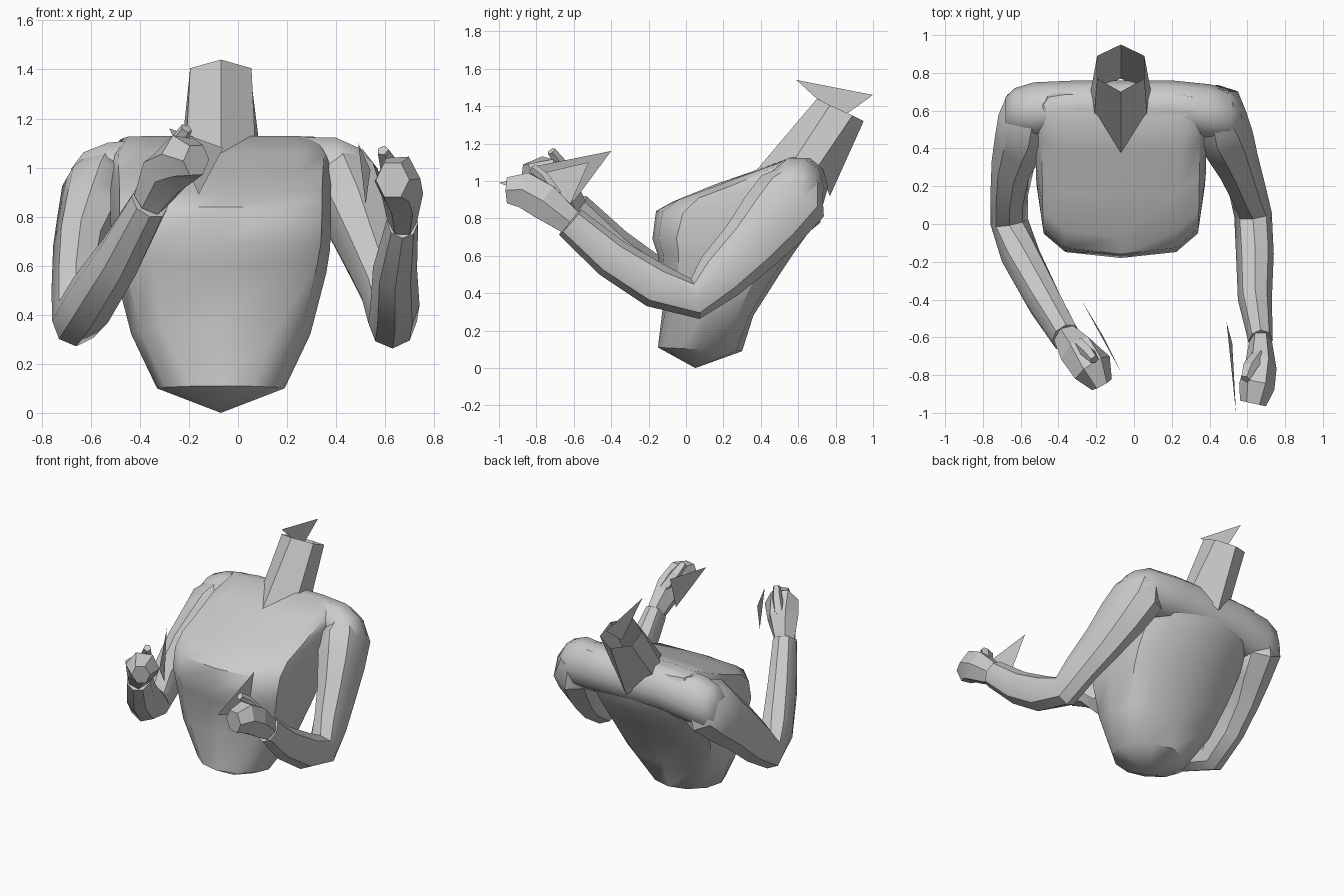
import bpy, bmesh, math
from mathutils import Vector

cube = bpy.data.objects.get("Cube")
if cube:
    bpy.data.objects.remove(cube, do_unlink=True)

grey = bpy.data.materials.new("plain grey")
grey.use_nodes = True
grey.diffuse_color = (0.6, 0.6, 0.6, 1)
grey.node_tree.nodes["Principled BSDF"].inputs["Base Color"].default_value = (0.6, 0.6, 0.6, 1)

MID = -0.07  # centre line of the body


def finish(name, bm, angle=30, closed=True):
    if closed:
        bmesh.ops.recalc_face_normals(bm, faces=bm.faces)
    mesh = bpy.data.meshes.new(name)
    bm.to_mesh(mesh)
    bm.free()
    mesh.materials.append(grey)
    obj = bpy.data.objects.new(name, mesh)
    bpy.context.collection.objects.link(obj)
    bpy.ops.object.select_all(action='DESELECT')
    obj.select_set(True)
    bpy.context.view_layer.objects.active = obj
    bpy.ops.object.shade_smooth_by_angle(angle=math.radians(angle))
    return obj


def loft(name, rings, angle=30, tip=None, capped=True):
    """Skin a list of point rings; the first end may close to a tip."""
    bm = bmesh.new()
    loops = [[bm.verts.new(p) for p in ring] for ring in rings]
    n = len(loops[0])
    for a, b in zip(loops, loops[1:]):
        for i in range(n):
            j = (i + 1) % n
            bm.faces.new((a[i], a[j], b[j], b[i]))
    if capped:
        bm.faces.new(loops[-1])
    if tip:
        point = bm.verts.new(tip)
        for i in range(n):
            bm.faces.new((loops[0][(i + 1) % n], loops[0][i], point))
    elif capped:
        bm.faces.new(loops[0][::-1])
    return finish(name, bm, angle)


def power(v, e):
    return math.copysign(abs(v) ** e, v)


def slanted_ring(front, back, width, e, dip=0, n=12):
    """Rounded box section between a front and a back (y, z) point."""
    ring = []
    for i in range(n):
        a = math.tau * i / n
        s = (power(math.sin(a), e) + 1) / 2
        centre_front = max(0, -math.sin(a)) ** 4
        ring.append((MID + width * power(math.cos(a), e),
                     front[0] + (back[0] - front[0]) * s,
                     front[1] + (back[1] - front[1]) * s - dip * centre_front))
    return ring


def limb(name, path, sides=8, angle=30):
    """Tube through (position, half width across x, half depth) stations."""
    pts = [Vector(p[0]) for p in path]
    rings = []
    for i, (_, ru, rv) in enumerate(path):
        t = Vector((0, 0, 0))
        if i:
            t += (pts[i] - pts[i - 1]).normalized()
        if i < len(pts) - 1:
            t += (pts[i + 1] - pts[i]).normalized()
        t.normalize()
        u = Vector((1, 0, 0))
        u = (u - t * u.dot(t)).normalized()
        v = t.cross(u)
        rings.append([pts[i] + u * ru * math.cos(math.tau * k / sides)
                      + v * rv * math.sin(math.tau * k / sides)
                      for k in range(sides)])
    return loft(name, rings, angle)


def blade(name, *corners):
    bm = bmesh.new()
    bm.faces.new([bm.verts.new(c) for c in corners])
    return finish(name, bm, closed=False)


# Torso: leaning back from the waist to the shoulder ridge
sections = [
    ((-0.15, 0.11), (0.30, 0.09), 0.26, 1.05),
    ((-0.12, 0.36), (0.36, 0.28), 0.365, 0.6),
    ((-0.15, 0.64), (0.50, 0.50), 0.43, 0.6, 0.04),
    ((-0.18, 0.71), (0.58, 0.62), 0.445, 0.6, 0.02),
    ((-0.16, 0.84), (0.68, 0.76), 0.45, 0.6),
    ((-0.07, 0.92), (0.73, 0.86), 0.45, 0.6, 0.03),
    ((0.15, 0.98), (0.75, 0.95), 0.45, 0.55),
    ((0.38, 1.06), (0.74, 1.03), 0.45, 0.5),
    ((0.57, 1.13), (0.69, 1.10), 0.41, 0.5),
]
loft("torso", [slanted_ring(*s) for s in sections], angle=40, tip=(MID, 0.05, 0))

# Shoulder girdle: one smooth bar rounding off over both arms
girdle = [(-0.68, 0.58, 0.89, 0.09, 0.11), (-0.63, 0.59, 0.91, 0.13, 0.16),
          (-0.53, 0.60, 0.94, 0.15, 0.17), (-0.30, 0.62, 0.97, 0.14, 0.16),
          (0.20, 0.62, 0.97, 0.14, 0.16), (0.40, 0.59, 0.96, 0.15, 0.17),
          (0.51, 0.57, 0.92, 0.14, 0.16), (0.57, 0.55, 0.89, 0.10, 0.11)]
loft("shoulders", [[(x, y + ry * math.cos(math.tau * k / 10), z + rz * math.sin(math.tau * k / 10))
                    for k in range(10)] for x, y, z, ry, rz in girdle], angle=50)


# Neck: six sided open tube, tilted back
def neck_ring(front, front_side, back_side, back):
    right = [(-x, y, z) for x, y, z in (back_side, front_side)]
    return [(MID + x, y, z) for x, y, z in (front, front_side, back_side, back, *right)]


loft("neck", [
    neck_ring((0, 0.37, 1.05), (0.14, 0.57, 1.10), (0.16, 0.70, 1.07), (0, 0.77, 0.92)),
    neck_ring((0, 0.70, 1.44), (0.125, 0.77, 1.405), (0.125, 0.89, 1.35), (0, 0.95, 1.32)),
], angle=15, capped=False)
blade("neck_blade", (MID, 0.59, 1.54), (MID, 1.0, 1.46), (MID, 0.82, 1.33))

# Arms: shoulder, upper arm, elbow and forearm
limb("left_arm", [
    ((0.42, 0.62, 1.02), 0.11, 0.12),
    ((0.44, 0.57, 0.92), 0.16, 0.20),
    ((0.49, 0.46, 0.79), 0.145, 0.19),
    ((0.54, 0.34, 0.65), 0.12, 0.165),
    ((0.60, 0.18, 0.49), 0.10, 0.14),
    ((0.63, 0.05, 0.37), 0.10, 0.11),
    ((0.64, -0.16, 0.44), 0.10, 0.12),
    ((0.64, -0.40, 0.59), 0.09, 0.11),
    ((0.67, -0.62, 0.78), 0.065, 0.09),
], angle=40)
limb("right_arm", [
    ((-0.54, 0.62, 1.00), 0.10, 0.12),
    ((-0.56, 0.56, 0.90), 0.16, 0.20),
    ((-0.60, 0.44, 0.78), 0.14, 0.18),
    ((-0.64, 0.32, 0.67), 0.115, 0.16),
    ((-0.66, 0.16, 0.51), 0.10, 0.14),
    ((-0.66, 0.01, 0.38), 0.10, 0.11),
    ((-0.60, -0.17, 0.46), 0.105, 0.13),
    ((-0.48, -0.40, 0.64), 0.095, 0.12),
    ((-0.36, -0.60, 0.86), 0.08, 0.09),
], angle=40)

# Hands: tapered fists with a short thumb
limb("left_fist", [
    ((0.67, -0.62, 0.78), 0.06, 0.08),
    ((0.67, -0.76, 0.89), 0.085, 0.11),
    ((0.65, -0.86, 0.95), 0.095, 0.11),
    ((0.63, -0.95, 0.95), 0.07, 0.08),
], sides=6, angle=15)
limb("left_thumb", [
    ((0.66, -0.70, 0.92), 0.04, 0.04),
    ((0.61, -0.76, 1.02), 0.04, 0.03),
    ((0.59, -0.82, 1.07), 0.025, 0.025),
], sides=5, angle=15)
limb("right_fist", [
    ((-0.36, -0.60, 0.86), 0.07, 0.08),
    ((-0.29, -0.68, 0.98), 0.11, 0.10),
    ((-0.22, -0.76, 1.04), 0.11, 0.10),
    ((-0.17, -0.85, 1.03), 0.06, 0.07),
], sides=6, angle=15)
limb("right_thumb", [
    ((-0.29, -0.64, 1.02), 0.04, 0.04),
    ((-0.24, -0.68, 1.11), 0.035, 0.03),
    ((-0.21, -0.72, 1.16), 0.025, 0.025),
], sides=5, angle=15)

# Loose triangular blades beside the fists
blade("left_hand_blade", (0.49, -0.52, 1.10), (0.54, -1.0, 0.99), (0.52, -0.63, 0.85))
blade("right_hand_blade", (-0.28, -0.40, 1.16), (-0.06, -0.80, 1.08), (-0.16, -0.60, 0.89))
